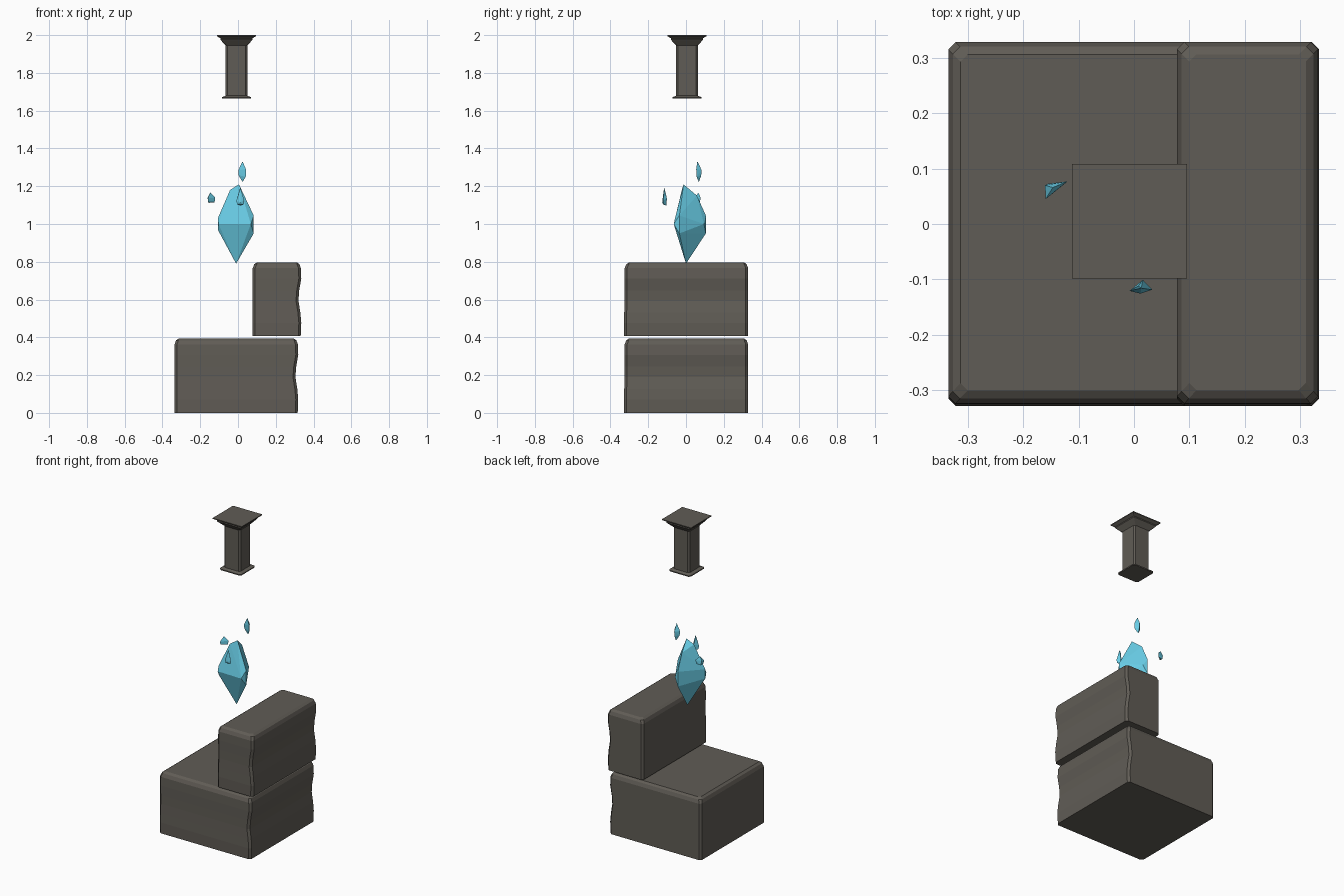
import bpy, bmesh

if "Cube" in bpy.data.objects:
    bpy.data.objects.remove(bpy.data.objects["Cube"])


def material(name, rgb):
    m = bpy.data.materials.new(name)
    m.diffuse_color = (*rgb, 1)
    m.use_nodes = True
    m.node_tree.nodes["Principled BSDF"].inputs["Base Color"].default_value = m.diffuse_color
    return m


STONE = material("dark stone", (0.118, 0.108, 0.092))
CRYSTAL = material("blue crystal", (0.14, 0.61, 0.79))


def finish(name, bm, mat):
    bmesh.ops.recalc_face_normals(bm, faces=bm.faces)
    me = bpy.data.meshes.new(name)
    bm.to_mesh(me)
    bm.free()
    me.materials.append(mat)
    ob = bpy.data.objects.new(name, me)
    bpy.context.collection.objects.link(ob)
    return ob


def ring(x0, x1, y0, y1, c):
    """Rectangle with chamfered corners."""
    return [(x0 + c, y0), (x1 - c, y0), (x1, y0 + c), (x1, y1 - c),
            (x1 - c, y1), (x0 + c, y1), (x0, y1 - c), (x0, y0 + c)]


def loft(name, levels, mat):
    """Closed solid through (z, ring) levels."""
    bm = bmesh.new()
    rings = [[bm.verts.new((x, y, z)) for x, y in r] for z, r in levels]
    for a, b in zip(rings, rings[1:]):
        for i in range(8):
            j = (i + 1) % 8
            bm.faces.new((a[i], a[j], b[j], b[i]))
    bm.faces.new(rings[0][::-1])
    bm.faces.new(rings[-1])
    return finish(name, bm, mat)


def block(name, x0, x1, z0, h):
    """Stone step: rounded top, worn wavy right face.
    Profile: height fraction, right wear, front wear, top inset."""
    prof = [(0, .004, .002, 0), (.18, .001, 0, 0), (.32, .006, .002, 0),
            (.48, .016, .004, 0), (.62, .012, .004, 0), (.78, .001, .003, 0),
            (.92, .003, .004, 0), (.975, .003, .005, .008), (1, .003, .006, .022)]
    levels = []
    for f, wx, wy, s in prof:
        levels.append((z0 + f * h, ring(x0 + s, x1 - wx - s, -.329 + wy + s,
                                        .329 - s, .013)))
    return loft(name, levels, STONE)


block("lower_step", -.336, .320, 0, .394)
block("upper_step", .078, .336, .407, .390)

# Floating pillar: height, half width, corner chamfer
pillar = [(1.664, .076, .010), (1.671, .077, .010), (1.679, .058, .010),
          (1.945, .058, .010), (1.970, .080, .002), (1.976, .085, .001),
          (1.983, .085, .001), (1.995, .104, .0005), (2.0, .104, .0005)]
CX, CY = -.008, .005
loft("floating_pillar",
     [(z, ring(CX - w, CX + w, CY - w, CY + w, c)) for z, w, c in pillar], STONE)


def gem(name, points):
    """Faceted crystal as the hull of a few corner points."""
    bm = bmesh.new()
    for p in points:
        bm.verts.new(p)
    bmesh.ops.convex_hull(bm, input=bm.verts[:])
    loose = [v for v in bm.verts if not v.link_faces]
    bmesh.ops.delete(bm, geom=loose, context='VERTS')
    return finish(name, bm, CRYSTAL)


# Main three-sided crystal with cut corners
gem("main_crystal", [
    (.005, -.013, 1.21), (-.01, 0, .79),
    (-.103, -.060, 1.0), (-.107, -.043, 1.03), (-.107, -.043, .97),
    (.068, -.065, 1.0), (.083, -.035, 1.045), (.083, -.035, .95),
    (.012, .095, 1.0), (-.015, .105, 1.045), (-.015, .105, .95),
    (-.042, -.022, 1.18), (-.012, .058, 1.15)])

# Small shards hovering around it
gem("upper_shard", [
    (.024, .060, 1.332), (.024, .068, 1.222),
    (.002, .058, 1.285), (.003, .060, 1.258), (.042, .054, 1.290),
    (.041, .056, 1.25), (.026, .083, 1.285), (.026, .080, 1.255)])
gem("left_shard", [
    (-.147, .066, 1.166), (-.160, .045, 1.135), (-.158, .047, 1.117),
    (-.161, .070, 1.14), (-.155, .073, 1.112), (-.121, .077, 1.14),
    (-.124, .074, 1.115)])
gem("front_shard", [
    (.013, -.116, 1.192), (.008, -.112, 1.182), (-.008, -.121, 1.125),
    (-.005, -.120, 1.103), (.033, -.119, 1.125), (.030, -.118, 1.103),
    (.016, -.101, 1.135), (.014, -.104, 1.098), (.012, -.126, 1.115)])
